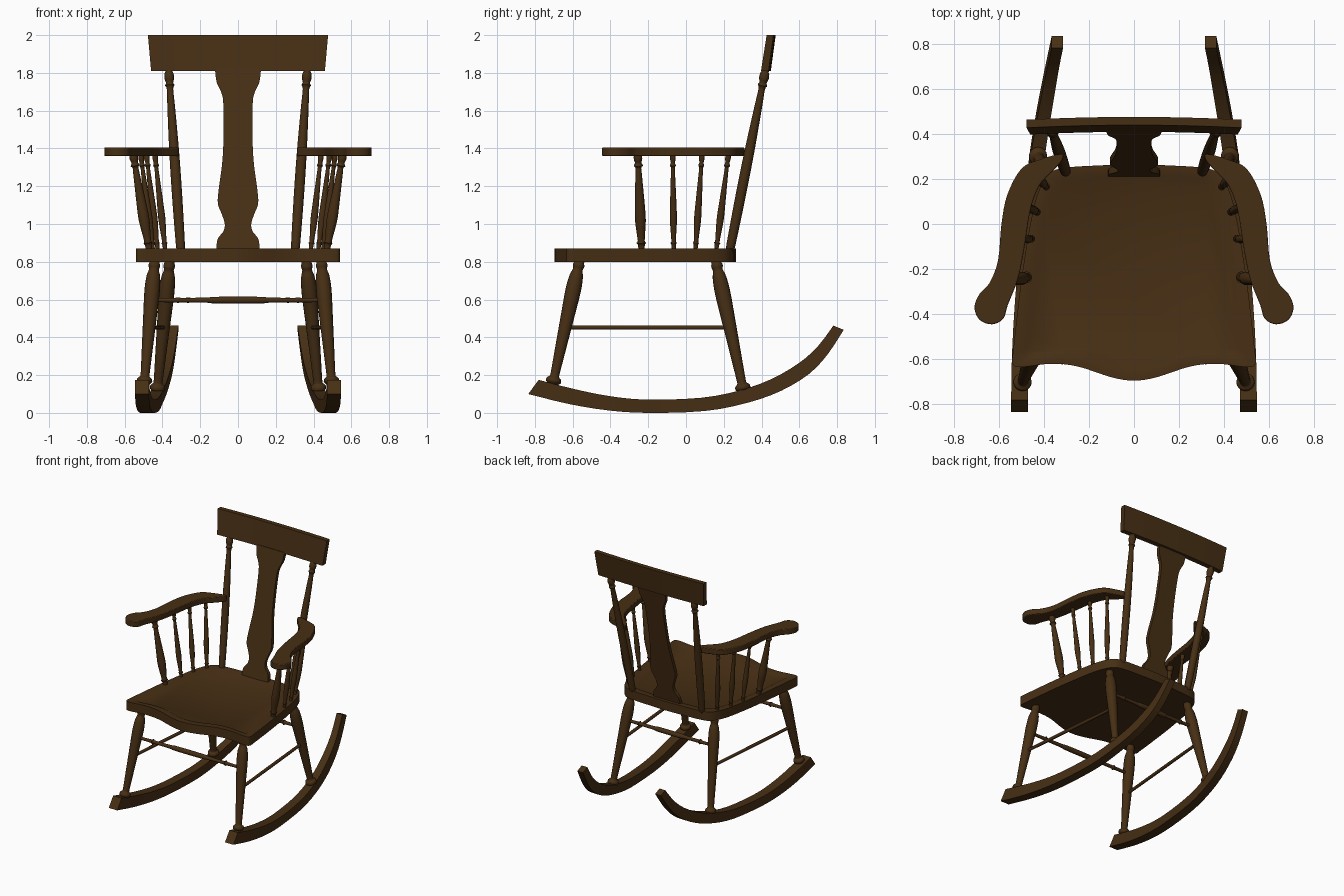
import bpy, bmesh, math
from mathutils import Vector

if "Cube" in bpy.data.objects:
    bpy.data.objects.remove(bpy.data.objects["Cube"])

wood = bpy.data.materials.new("dark brown wood")
wood.diffuse_color = (0.062, 0.028, 0.007, 1)
wood.use_nodes = True
wood.node_tree.nodes["Principled BSDF"].inputs["Base Color"].default_value = wood.diffuse_color


def smooth(pts, n=4, closed=False):
    """Catmull-Rom curve through the points."""
    P = [Vector(p) for p in pts]
    m = len(P)
    get = (lambda i: P[i % m]) if closed else (lambda i: P[max(0, min(m - 1, i))])
    out = []
    for i in range(m if closed else m - 1):
        a, b, c, d = get(i - 1), get(i), get(i + 1), get(i + 2)
        for k in range(n):
            t = k / n
            out.append(0.5 * (2 * b + (c - a) * t + (2 * a - 5 * b + 4 * c - d) * t * t
                              + (3 * b - a - 3 * c + d) * t ** 3))
    return out if closed else out + [P[-1]]


def loft(name, rings):
    """Skin through equal-length rings, with both ends capped."""
    bm = bmesh.new()
    R = [[bm.verts.new(p) for p in ring] for ring in rings]
    n = len(R[0])
    for a, b in zip(R, R[1:]):
        for i in range(n):
            j = (i + 1) % n
            bm.faces.new((a[i], a[j], b[j], b[i]))
    bm.faces.new(R[0])
    bm.faces.new(R[-1])
    bmesh.ops.recalc_face_normals(bm, faces=bm.faces)
    me = bpy.data.meshes.new(name)
    bm.to_mesh(me)
    bm.free()
    me.materials.append(wood)
    ob = bpy.data.objects.new(name, me)
    bpy.context.collection.objects.link(ob)
    return ob


def turned(name, p0, p1, profile, segs=16):
    """Lathe-turned bar from p0 to p1; profile is (fraction, radius)."""
    p0, p1 = Vector(p0), Vector(p1)
    d = p1 - p0
    u = d.orthogonal().normalized()
    v = d.normalized().cross(u)
    ang = [2 * math.pi * i / segs for i in range(segs)]
    return loft(name, [[p0 + d * t + (u * math.cos(a) + v * math.sin(a)) * r for a in ang]
                       for t, r in smooth(profile, 3)])


# seat: shaped plank with a shallow dished top
half = [(0, -.695), (.1, -.68), (.25, -.632), (.37, -.62), (.5, -.635), (.538, -.62), (.535, -.55),
        (.5, -.25), (.46, 0), (.425, .14), (.375, .225), (.3, .25), (.15, .26), (0, .265)]
outline = smooth(half + [(-x, y) for x, y in half[-2:0:-1]], 4, True)
loft("seat", [[(x * s, (y + .2) * s - .2, z) for x, y in outline]
              for s, z in [(1, .80), (1, .87), (.90, .87), (.86, .86)]])

# back splat: vase-shaped board leaning back
rings = []
for z, w in smooth([(.86, .115), (.92, .108), (.96, .078), (1.0, .070), (1.05, .085), (1.11, .107),
                    (1.2, .10), (1.32, .084), (1.45, .077), (1.64, .078), (1.70, .09),
                    (1.75, .113), (1.82, .122)], 4):
    y = .225 + (z - .87) * .205
    rings.append([(-w, y - .014, z), (w, y - .014, z), (w, y + .014, z), (-w, y + .014, z)])
loft("back_splat", rings)

# top rail: tapered board, slightly bowed to the rear
rings = []
for i in range(13):
    k = -1 + i / 6
    bow = .012 * (1 - k * k)
    rings.append([(.46 * k, .397 + bow, 1.81), (.46 * k, .437 + bow, 1.81),
                  (.477 * k, .463 + bow, 2.0), (.477 * k, .427 + bow, 2.0)])
loft("top_rail", rings)

LEG = [(0, .024), (.03, .026), (.05, .04), (.075, .038), (.09, .026), (.12, .024), (.3, .029),
       (.55, .036), (.75, .041), (.86, .036), (.91, .026), (.94, .031), (.97, .026), (1, .026)]
POST = [(0, .020), (.04, .024), (.3, .027), (.55, .026), (.8, .020), (.89, .017), (.91, .025),
        (.925, .019), (.95, .026), (.975, .024), (.985, .019), (1, .019)]
SPINDLE = [(0, .6), (.06, .65), (.08, .9), (.1, .65), (.3, 1), (.45, .95), (.8, .6), (.86, .55),
           (.88, .85), (.91, .6), (.95, .8), (1, .75)]
ARM = [(-.63, -.445), (-.685, -.425), (-.708, -.37), (-.685, -.31), (-.64, -.26), (-.603, -.16),
       (-.588, 0), (-.562, .13), (-.50, .245), (-.42, .285), (-.325, .31), (-.318, .285), (-.36, .235),
       (-.42, .17), (-.46, .06), (-.487, -.11), (-.515, -.245), (-.56, -.36), (-.58, -.42)]
# rocker stations: y and z of top, y and z of bottom, centre x, half width
ROCKER = [(-.78, .175, -.835, .10, .508, .037), (-.6, .128, -.62, .047, .505, .037),
          (-.4, .088, -.41, .013, .495, .037), (-.2, .07, -.2, 0, .48, .036),
          (.08, .08, .1, .010, .453, .034), (.28, .118, .32, .052, .43, .032),
          (.45, .178, .5, .115, .403, .030), (.6, .265, .65, .205, .376, .028),
          (.7, .355, .75, .31, .357, .026), (.78, .462, .835, .44, .34, .025)]
ARM_SPINDLES = [((.47, -.235), (.555, -.255), .029), ((.45, -.065), (.515, -.07), .019),
                ((.425, .05), (.485, .085), .019), ((.385, .16), (.44, .225), .019)]

for s, side in ((1, "right"), (-1, "left")):
    # curved rocker
    loft(side + "_rocker", [[(s * (x - w), yt, zt), (s * (x + w), yt, zt),
                             (s * (x + w), yb, zb), (s * (x - w), yb, zb)]
                            for yt, zt, yb, zb, x, w in smooth(ROCKER, 3)])
    # legs and side stretcher
    turned(side + "_front_leg", (s * .498, -.71, .13), (s * .44, -.56, .82), LEG)
    turned(side + "_back_leg", (s * .43, .31, .09), (s * .36, .155, .82), LEG)
    turned(side + "_side_stretcher", (s * .472, -.64, .452), (s * .395, .235, .452),
           [(0, .011), (.5, .012), (1, .011)], 12)
    # back post
    turned(side + "_back_post", (s * .303, .232, .86), (s * .367, .422, 1.82), POST)
    # arm rest with softened edges
    arm = smooth(ARM, 4, True)
    ob = loft(side + "_arm_rest", [[(-s * x, y, z) for x, y in arm] for z in (1.36, 1.405)])
    bev = ob.modifiers.new("soft edge", "BEVEL")
    bev.width, bev.segments, bev.limit_method = .005, 2, "ANGLE"
    bev.angle_limit = math.radians(60)
    # arm spindles
    for i, (b, t, r) in enumerate(ARM_SPINDLES):
        turned(f"{side}_arm_spindle_{i + 1}", (s * b[0], b[1], .86), (s * t[0], t[1], 1.37),
               [(k, q * r) for k, q in SPINDLE], 12)

# cross stretchers between the legs
bar = [(0, .011), (.14, .013), (.155, .02), (.17, .013), (.32, .014), (.36, .018), (.5, .019)]
bar += [(1 - t, r) for t, r in bar[-2::-1]]
turned("front_stretcher", (-.46, -.608, .597), (.46, -.608, .597), bar, 12)
turned("back_stretcher", (-.383, .2, .597), (.383, .2, .597), bar, 12)

# smooth shading with crisp edges
bpy.ops.object.select_all(action="SELECT")
bpy.context.view_layer.objects.active = bpy.data.objects["seat"]
bpy.ops.object.shade_smooth_by_angle(angle=math.radians(35))
